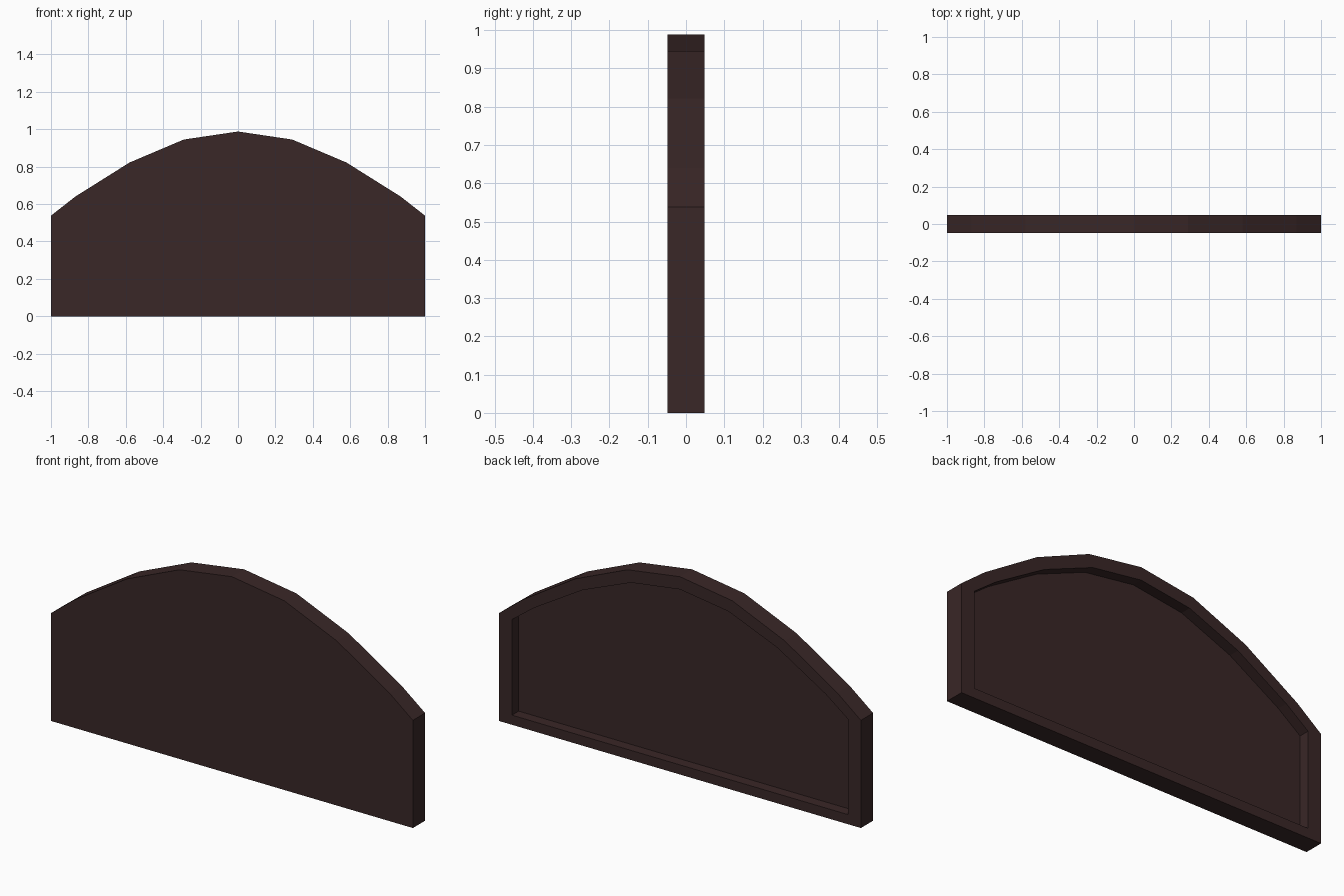
import bpy, bmesh

if "Cube" in bpy.data.objects:
    bpy.data.objects.remove(bpy.data.objects["Cube"])

wood = bpy.data.materials.new("dark brown wood")
wood.diffuse_color = (0.041, 0.020, 0.020, 1)
wood.use_nodes = True
wood.node_tree.nodes["Principled BSDF"].inputs["Base Color"].default_value = wood.diffuse_color

T = 0.048        # half thickness
DEPTH = 0.053    # depth of the back recess

# Arched outline, right half mirrored to the left
half = [(1, 0), (1, 0.538), (0.87, 0.64), (0.58, 0.822), (0.29, 0.945)]
outer = half + [(0, 0.988)] + [(-x, z) for x, z in reversed(half)]
# Recess outline follows the same arch, slightly smaller
inner = [(x * 0.928, 0.048 + z * 0.887) for x, z in outer]

bm = bmesh.new()


def loop(points, y):
    return [bm.verts.new((x, y, z)) for x, z in points]


def bridge(a, b):
    n = len(a)
    for i in range(n):
        j = (i + 1) % n
        bm.faces.new((a[i], a[j], b[j], b[i]))


# Front panel, outer edge, back rim, recess wall and recess floor
front = loop(outer, -T)
back = loop(outer, T)
rim = loop(inner, T)
floor = loop(inner, T - DEPTH)
bm.faces.new(front)
bridge(front, back)
bridge(back, rim)
bridge(rim, floor)
bm.faces.new(floor)
bmesh.ops.recalc_face_normals(bm, faces=bm.faces[:])

mesh = bpy.data.meshes.new("arched_headboard")
bm.to_mesh(mesh)
bm.free()
mesh.materials.append(wood)
board = bpy.data.objects.new("arched_headboard", mesh)
bpy.context.collection.objects.link(board)
